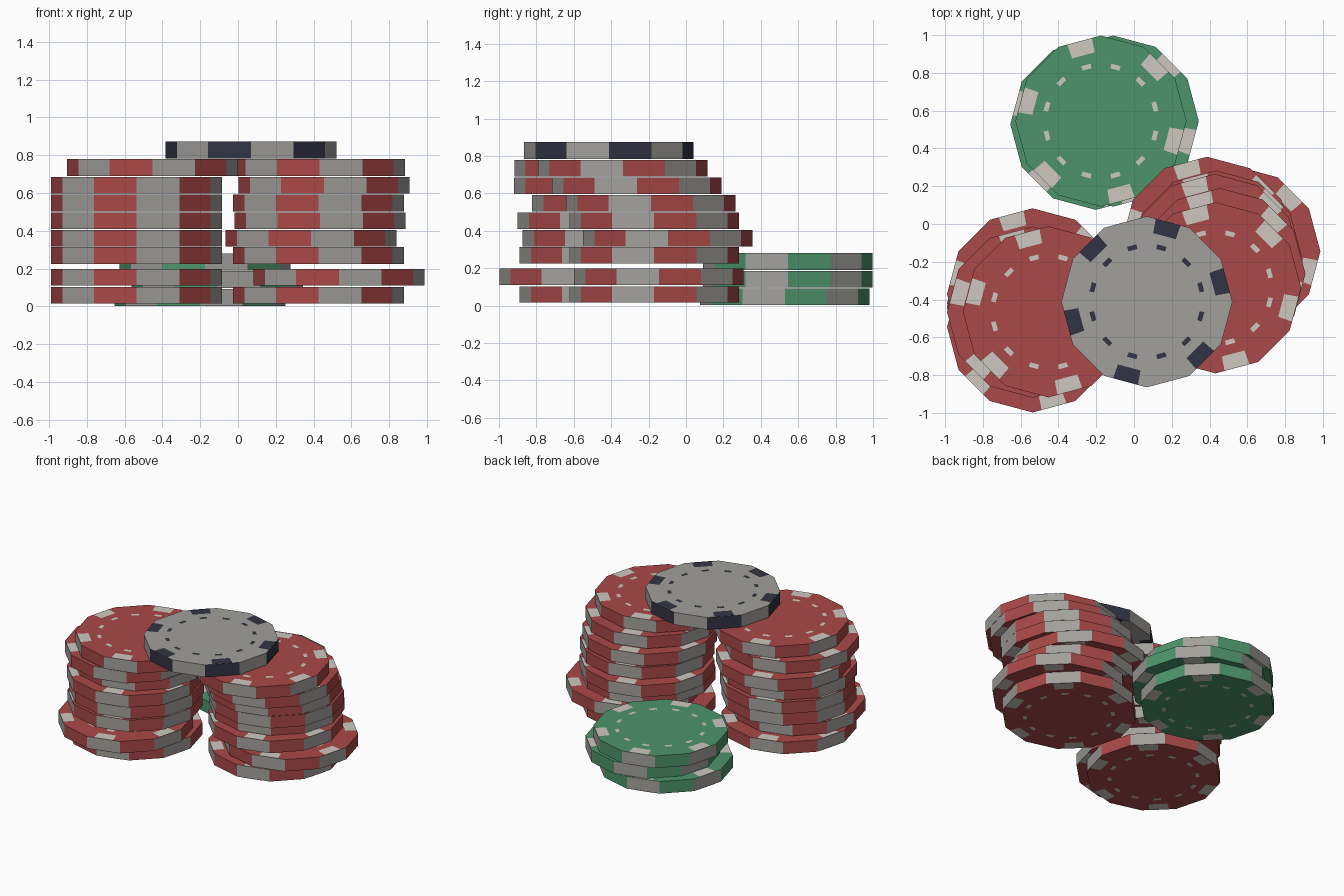
import bpy, bmesh, math
from mathutils import Matrix, Vector

if "Cube" in bpy.data.objects:
    bpy.data.objects.remove(bpy.data.objects["Cube"])

R, H, SIDES = 0.453, 0.088, 12


def material(name, r, g, b):
    def lin(c):
        c /= 255
        return c / 12.92 if c <= 0.04045 else ((c + 0.055) / 1.055) ** 2.4
    m = bpy.data.materials.new(name)
    m.diffuse_color = (lin(r), lin(g), lin(b), 1)
    m.use_nodes = True
    m.node_tree.nodes["Principled BSDF"].inputs["Base Color"].default_value = m.diffuse_color
    return m


red = material("red", 170, 72, 72)
green = material("green", 77, 148, 106)
grey = material("grey", 162, 160, 155)
cream = material("cream", 205, 200, 192)
navy = material("navy", 50, 52, 67)


def chip(name, x, y, z, body, edge, mark, first, h=H):
    """Twelve-sided chip: every other rim face in the edge colour,
    six edge spots and twelve small dashes on both flat faces."""
    bm = bmesh.new()
    bmesh.ops.create_cone(bm, cap_ends=True, segments=SIDES, radius1=R, radius2=R,
                          depth=h, matrix=Matrix.Rotation(math.radians(90), 4, 'Z'))
    # rim colours by direction
    bm.normal_update()
    for f in bm.faces:
        if abs(f.normal.z) < 0.5:
            c = f.calc_center_median()
            k = math.floor(math.degrees(math.atan2(c.y, c.x)) % 360 / 30)
            f.material_index = 1 if k % 2 == first else 0

    # thin flat markings on top and bottom
    def mark_quad(deg, r0, r1, w0, w1, side):
        rot = Matrix.Rotation(math.radians(deg), 3, 'Z')
        zz = side * (h / 2 + 0.0015)
        pts = [(r0, -w0, zz), (r1, -w1, zz), (r1, w1, zz), (r0, w0, zz)]
        vs = [bm.verts.new(rot @ Vector(p)) for p in pts]
        f = bm.faces.new(vs if side > 0 else vs[::-1])
        f.material_index = 2

    for side in (1, -1):
        for i in range(6):
            mark_quad(15 + 30 * first + 60 * i, 0.36, 0.437, 0.062, 0.068, side)
        for i in range(12):
            mark_quad(15 + 30 * i, 0.283, 0.308, 0.024, 0.026, side)

    me = bpy.data.meshes.new(name)
    bm.to_mesh(me)
    bm.free()
    for m in (body, edge, mark):
        me.materials.append(m)
    ob = bpy.data.objects.new(name, me)
    ob.location = (x, y, z + h / 2)
    bpy.context.collection.objects.link(ob)


# layer heights shared by the two red stacks
levels = [0.015, 0.109, 0.225, 0.317, 0.410, 0.503, 0.597, 0.691]
left = [(-0.537, -0.437), (-0.537, -0.545), (-0.537, -0.437), (-0.537, -0.42),
        (-0.537, -0.447), (-0.537, -0.37), (-0.537, -0.467), (-0.453, -0.465)]
right = [(0.427, -0.17), (0.534, -0.145), (0.427, -0.17), (0.387, -0.097),
         (0.435, -0.17), (0.427, -0.188), (0.455, -0.263), (0.432, -0.338)]
for label, stack in (("left", left), ("right", right)):
    for i, ((x, y), z) in enumerate(zip(stack, levels)):
        chip(f"{label}_stack_red_chip_{i + 1}", x, y, z, red, grey, cream, 1)

# short green stack at the back
for i, (x, y) in enumerate([(-0.202, 0.528), (-0.11, 0.545), (-0.175, 0.545)]):
    chip(f"back_stack_green_chip_{i + 1}", x, y, 0.002 + i * 0.094, green, grey, cream, 1, 0.09)

# grey chip bridging the two red stacks
chip("bridging_grey_chip", 0.068, -0.412, 0.784, grey, navy, navy, 0, 0.09)
